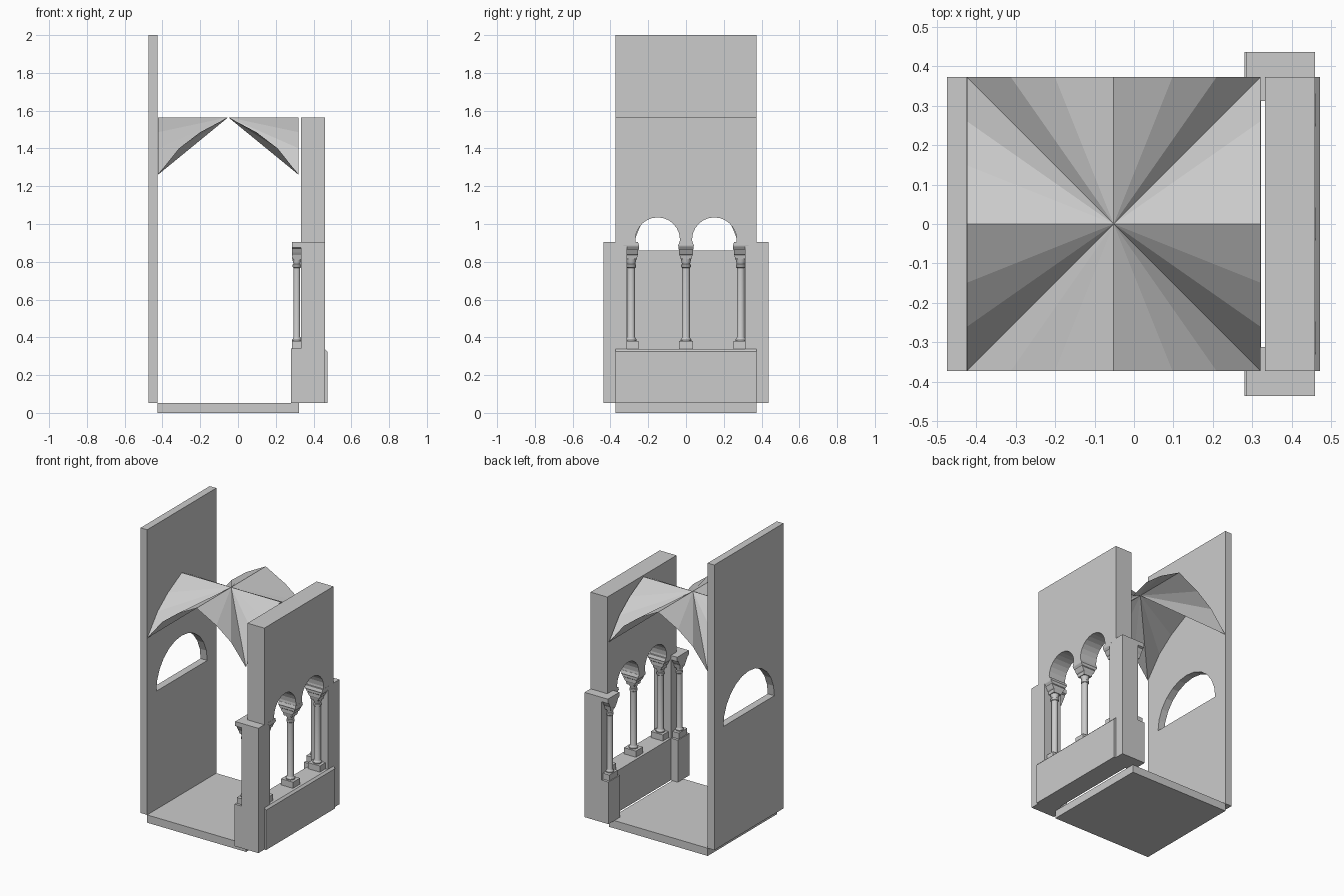
import bpy, bmesh, math
from mathutils import Vector

if "Cube" in bpy.data.objects:
    bpy.data.objects.remove(bpy.data.objects["Cube"])


def make_object(name, verts, faces, recalc=True):
    bm = bmesh.new()
    vs = [bm.verts.new(v) for v in verts]
    for f in faces:
        bm.faces.new([vs[i] for i in f])
    if recalc:
        bmesh.ops.recalc_face_normals(bm, faces=bm.faces[:])
    me = bpy.data.meshes.new(name)
    bm.to_mesh(me)
    bm.free()
    ob = bpy.data.objects.new(name, me)
    bpy.context.collection.objects.link(ob)
    return ob


def loft(name, rings):
    """Closed solid through equal-length rings of points."""
    n = len(rings[0])
    verts = [p for r in rings for p in r]
    faces = [list(range(n)), list(range(len(verts) - n, len(verts)))]
    for k in range(len(rings) - 1):
        for i in range(n):
            j = (i + 1) % n
            faces.append([k * n + i, k * n + j, (k + 1) * n + j, (k + 1) * n + i])
    return make_object(name, verts, faces)


def rect(cx, cy, hx, hy, z):
    return [(cx + sx * hx, cy + sy * hy, z) for sx, sy in ((-1, -1), (1, -1), (1, 1), (-1, 1))]


def box(name, x0, x1, y0, y1, z0, z1):
    c = ((x0 + x1) / 2, (y0 + y1) / 2, (x1 - x0) / 2, (y1 - y0) / 2)
    return loft(name, [rect(*c, z0), rect(*c, z1)])


def extrude_x(name, yz, x0, x1):
    return loft(name, [[(x, y, z) for y, z in yz] for x in (x0, x1)])


def arc(cy, cz, r, a0, a1, n):
    pts = []
    for i in range(n + 1):
        a = math.radians(a0 + (a1 - a0) * i / n)
        pts.append((cy + r * math.cos(a), cz + r * math.sin(a)))
    return pts


def column(name, cx, cy, r, z0, base, capital):
    """Turned shaft with a stepped base block and a lofted capital."""
    profile = [(1.35, z0 + .04), (1.4, z0 + .052), (1.1, z0 + .06), (1, z0 + .066), (1, .768),
               (1.22, .772), (1.22, .784), (1, .788), (1.15, .80), (1.4, .822)]
    n = 12
    rings = [[(cx + r * k * math.cos(math.tau * i / n), cy + r * k * math.sin(math.tau * i / n), z)
              for i in range(n)] for k, z in profile]
    shaft = loft(name + "_shaft", rings)
    bpy.context.view_layer.objects.active = shaft
    shaft.select_set(True)
    bpy.ops.object.shade_smooth_by_angle(angle=math.radians(35))
    shaft.select_set(False)
    box(name + "_base", cx - base[0], cx + base[0], cy - base[1], cy + base[1], z0, z0 + .045)
    loft(name + "_capital", [rect(cx, cy, hx, hy, z) for hx, hy, z in capital])


# Floor slab
box("floor", -.425, .322, -.373, .373, 0, .053)

# Tall rear wall with half-round window
wall = box("tall_wall", -.475, -.425, -.373, .373, .053, 2)
cutter = extrude_x("window_cutter", arc(0, .86, .275, 0, 180, 12), -.6, -.3)
mod = wall.modifiers.new("window", 'BOOLEAN')
mod.object = cutter
mod.solver = 'EXACT'
bpy.context.view_layer.objects.active = wall
bpy.ops.object.modifier_apply(modifier="window")
bpy.data.objects.remove(cutter)

# Groin vault: a faceted half-arch fan, mirrored and turned four ways
cx, half, zs, rise = -.0515, .373, 1.26, .305
steps = [(0, 1), (.4, .74), (.7, .46), (1, 0)]
verts, faces = [], []
for k in range(4):
    a = k * math.pi / 2
    c, s = round(math.cos(a)), round(math.sin(a))
    for m in (-1, 1):
        o = len(verts)
        pts = [(0, 0, 1)] + [(m * u, -1, h) for u, h in steps]
        verts += [(cx + half * (x * c - y * s), half * (x * s + y * c), zs + rise * h) for x, y, h in pts]
        for i in (1, 2, 3):
            f = [o, o + i, o + i + 1]
            faces.append(f if m < 0 else f[::-1])
vault = make_object("vault", verts, faces, recalc=False)
bm = bmesh.new()
bm.from_mesh(vault.data)
bmesh.ops.remove_doubles(bm, verts=bm.verts[:], dist=1e-4)
bmesh.ops.recalc_face_normals(bm, faces=bm.faces[:])
if sum(f.normal.z for f in bm.faces) < 0:
    bmesh.ops.reverse_faces(bm, faces=bm.faces[:])
bm.to_mesh(vault.data)
bm.free()

# Upper arcade wall with two slightly horseshoe arches
outline = [(-.373, 1.565), (-.373, .89)]
for cy in (-.15, .15):
    outline += arc(cy, .917, .118, 193, -13, 14)
outline += [(.373, .89), (.373, 1.565)]
extrude_x("arcade_wall", outline, .333, .46)

# Parapet with sloped outer lip
loft("parapet", [[(x, y, z) for x, z in
                  ((.333, .053), (.473, .053), (.473, .325), (.46, .338), (.333, .338))]
                 for y in (-.373, .373)])

# Arcade columns on the parapet
impost = [(.03, .03, .815), (.034, .034, .835), (.04, .036, .84), (.052, .036, .862),
          (.052, .04, .866), (.062, .04, .88), (.0635, .042, .885), (.0635, .035, .905)]
for i, y in enumerate((-.29, 0, .29)):
    column(f"arcade_column_{i + 1}", .397, y, .021, .335, (.045, .038), impost)

# End piers with inner attached columns
cap = [(.02, .024, .81), (.026, .03, .835), (.026, .04, .85), (.0265, .05, .87),
       (.0265, .0625, .875), (.0265, .0625, .905)]
for side, s in (("front", -1), ("back", 1)):
    y0, y1 = sorted((s * .312, s * .437))
    box(side + "_pier", .333, .46, y0, y1, .053, .905)
    box(side + "_pier_plinth", .28, .333, y0, y1, .053, .34)
    column(side + "_pier_column", .3115, s * .3745, .018, .335, (.0265, .045), cap)
